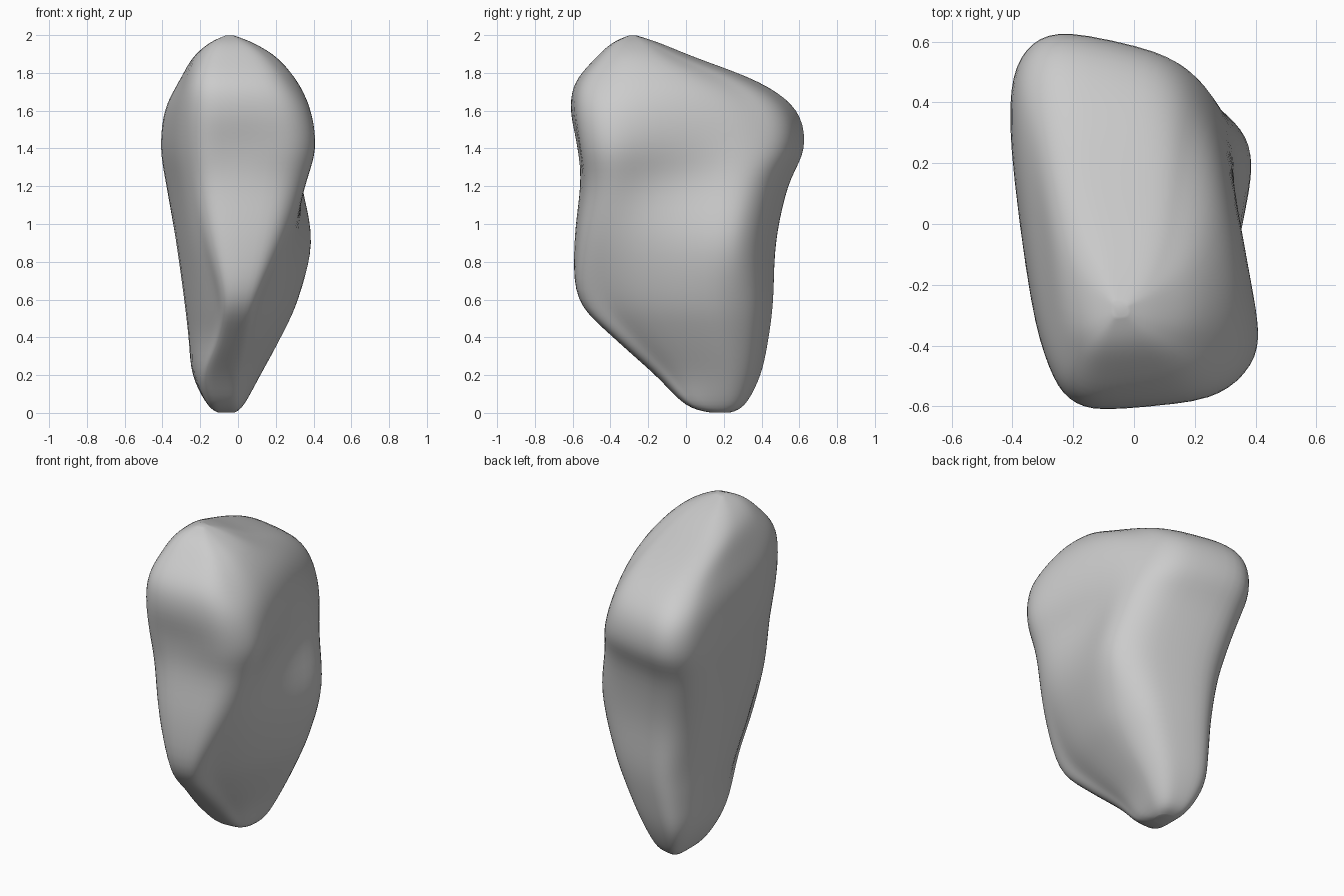
import bpy
import bmesh
import math
from mathutils import Vector

default_cube = bpy.data.objects.get("Cube")
if default_cube:
    bpy.data.objects.remove(default_cube, do_unlink=True)

# Cross-sections in hundredths: height, front y, back y,
# then left and right x limits near the front, middle and back
SECTIONS = [
    (0, 13, 25, -10, -3, -10, -2, -10, -3),
    (4, -1, 33, -16, 2, -16, 3, -16, 3),
    (20, -17, 41, -21, 4, -24, 11, -24, 12),
    (40, -40, 46, -14, 9, -25, 21, -26, 23),
    (60, -59, 49, -12, 14, -27, 29, -28, 33),
    (90, -61, 50, -21, 28, -31, 35, -34, 43),
    (120, -58, 55, -28, 39, -35, 35, -41, 37),
    (140, -61, 63, -31, 45, -38, 36, -44, 31),
    (160, -63, 59, -31, 41, -36, 35, -42, 25),
    (175, -60, 40, -28, 31, -30, 31, -34, 20),
    (188, -49, 7, -21, 19, -24, 21, -24, 15),
    (196, -40, -12, -14, 7, -15, 8, -14, 7),
    (200, -31, -24, -6, -3, -6, -3, -6, -3),
]
STEPS = 5       # rings between neighbouring sections
SIDES = 64      # points around each ring

# Shallow hollows: centre, radius and push
HOLLOWS = [
    (Vector((0.0, -0.6, 1.4)), 0.15, Vector((0, 0.03, 0))),
    (Vector((0.36, -0.08, 1.25)), 0.2, Vector((-0.04, 0, 0))),
]


def smooth_mix(a, b, c, d, t):
    """Smooth curve from b to c, guided by the neighbours a and d."""
    return b + 0.5 * t * (c - a + t * (2*a - 5*b + 4*c - d + t * (3*(b - c) + d - a)))


def along_depth(front, middle, back, t):
    """Blend the front, middle and back values at depth t."""
    u = max(-1, min(1, t / 0.75))
    slope = (back - front) / 2
    bend = (back + front) / 2 - middle
    return middle + slope * u + bend * u * u


def rounded(value, power):
    return math.copysign(abs(value) ** power, value)


def ring_points(row):
    z, y0, y1, fl, fr, ml, mr, bl, br = [v / 100 for v in row]
    for i in range(SIDES):
        angle = math.tau * i / SIDES
        power = 0.58 if math.sin(angle) > 0 else 0.52
        side = rounded(math.cos(angle), power)
        depth = rounded(math.sin(angle), power)
        left = along_depth(fl, ml, bl, depth)
        right = along_depth(fr, mr, br, depth)
        x = (left + right) / 2 + side * (right - left) / 2
        y = (y0 + y1) / 2 + depth * (y1 - y0) / 2
        # Front and back faces fall away towards the left side
        y -= (x + 0.18) * depth * (0.22 if depth > 0 else 0.1)
        point = Vector((x, y, z))
        for centre, radius, push in HOLLOWS:
            gap = (point - centre).length
            point += push * math.exp(-(gap / radius) ** 2)
        yield point


# Interpolated rows through all sections
rows = []
last = len(SECTIONS) - 1
for k in range(last):
    around = [SECTIONS[max(0, min(last, k + o))] for o in (-1, 0, 1, 2)]
    for s in range(STEPS):
        rows.append([smooth_mix(*values, s / STEPS) for values in zip(*around)])
rows.append(SECTIONS[last])

# Loft the rings and close both ends
bm = bmesh.new()
rings = [[bm.verts.new(p) for p in ring_points(row)] for row in rows]
for lower, upper in zip(rings, rings[1:]):
    for i in range(SIDES):
        j = (i + 1) % SIDES
        bm.faces.new((lower[i], lower[j], upper[j], upper[i]))
bm.faces.new(list(reversed(rings[0])))
bm.faces.new(rings[-1])

# Soften the lofted surface
for _ in range(5):
    bmesh.ops.smooth_vert(bm, verts=bm.verts, factor=0.5,
                          use_axis_x=True, use_axis_y=True, use_axis_z=True)
bmesh.ops.recalc_face_normals(bm, faces=bm.faces)
for face in bm.faces:
    face.smooth = True

mesh = bpy.data.meshes.new("boulder")
bm.to_mesh(mesh)
bm.free()
boulder = bpy.data.objects.new("boulder", mesh)
bpy.context.collection.objects.link(boulder)

# Plain stone colour
stone = bpy.data.materials.new("stone_grey")
stone.use_nodes = True
grey = (0.6, 0.6, 0.6, 1.0)
stone.diffuse_color = grey
stone.node_tree.nodes["Principled BSDF"].inputs["Base Color"].default_value = grey
mesh.materials.append(stone)
